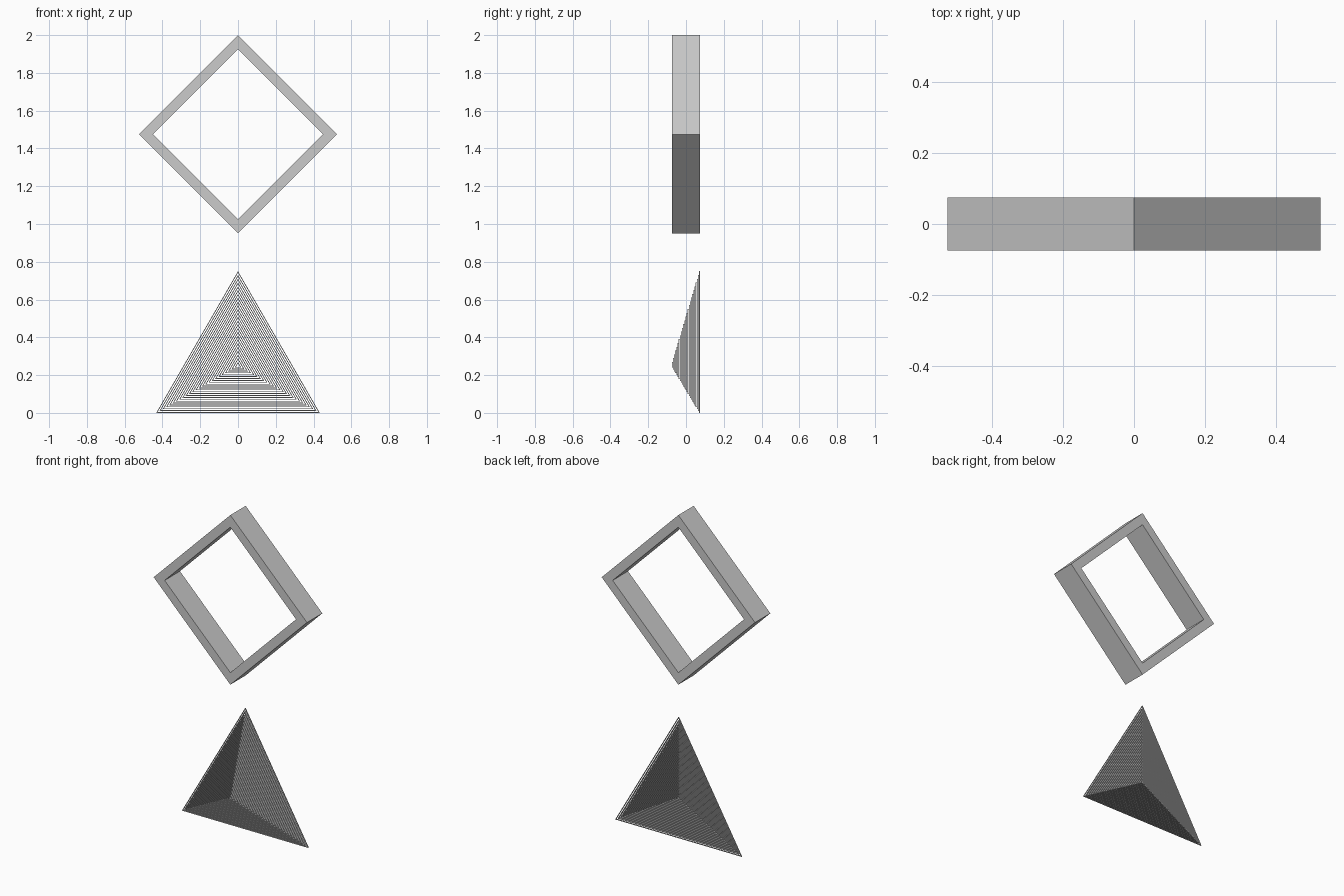
import bpy, bmesh
from math import sin, cos, pi

if "Cube" in bpy.data.objects:
    bpy.data.objects.remove(bpy.data.objects["Cube"])


def add_ring(bm, sides, outer, inner, front, back, cz):
    """Hollow regular-polygon frame, one corner pointing up, extruded along y."""
    def loop(r, y):
        return [bm.verts.new((r * cos(pi / 2 + 2 * pi * i / sides), y,
                              cz + r * sin(pi / 2 + 2 * pi * i / sides)))
                for i in range(sides)]
    loops = [loop(outer, front), loop(outer, back), loop(inner, back), loop(inner, front)]
    for a in range(4):
        p, q = loops[a], loops[(a + 1) % 4]
        for i in range(sides):
            j = (i + 1) % sides
            bm.faces.new((p[i], p[j], q[j], q[i]))


def finish(bm, name):
    bmesh.ops.recalc_face_normals(bm, faces=bm.faces)
    mesh = bpy.data.meshes.new(name)
    bm.to_mesh(mesh)
    bm.free()
    bpy.context.collection.objects.link(bpy.data.objects.new(name, mesh))


BACK = 0.075
DEPTH = 0.15

# Upper diamond frame
bm = bmesh.new()
add_ring(bm, 4, 0.525, 0.45, -BACK, BACK, 1.475)
finish(bm, "diamond_frame")

# Nested thin triangular frames, flush at the back and deeper towards the middle
COUNT = 25
STEP = 0.5 / COUNT
bm = bmesh.new()
for k in range(1, COUNT + 1):
    radius = STEP * k
    depth = DEPTH * (COUNT + 1 - k) / COUNT
    add_ring(bm, 3, radius, radius - STEP * 0.4, BACK - depth, BACK, 0.25)
finish(bm, "nested_triangles")
